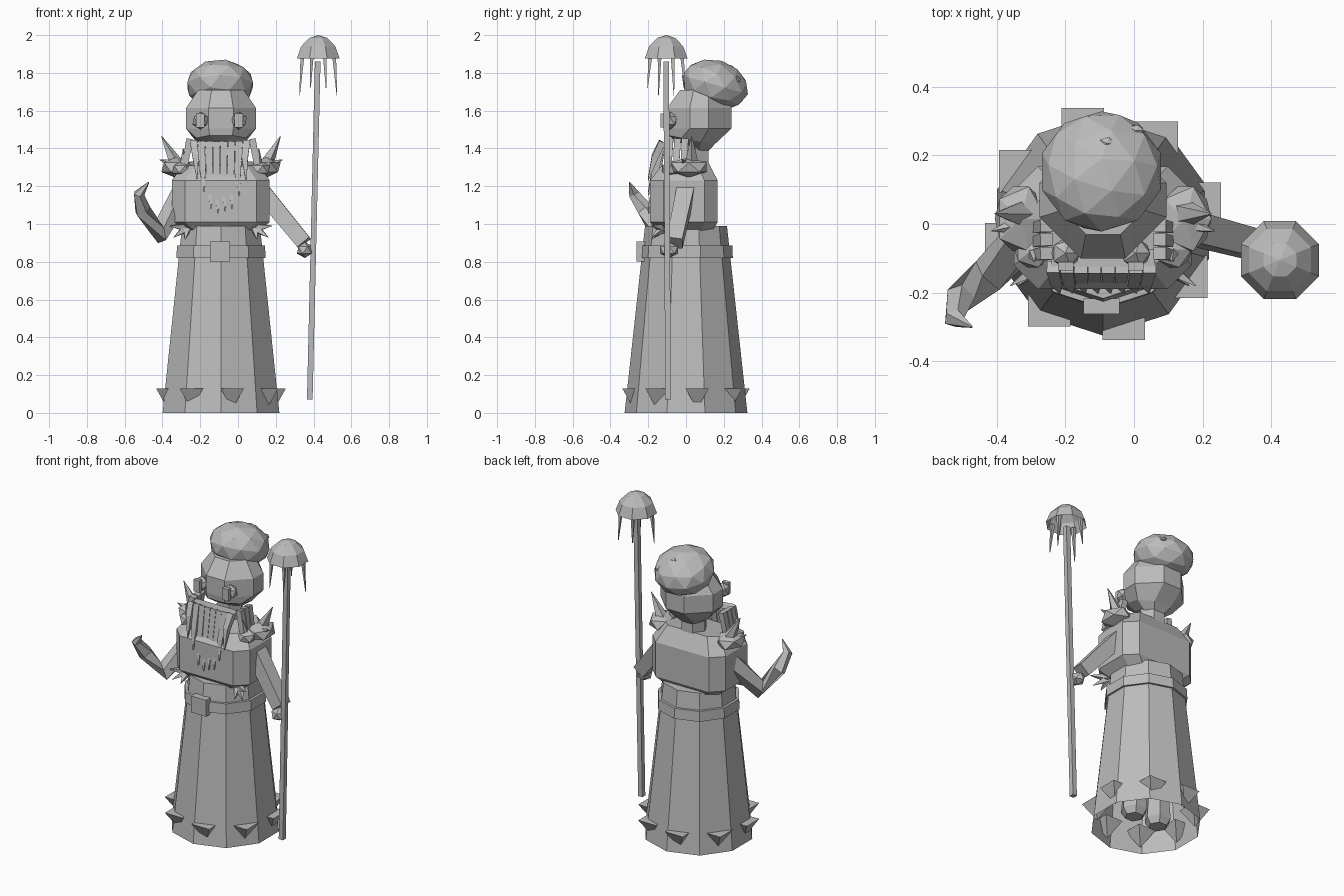
import bpy, bmesh, math
from mathutils import Vector, Matrix

if "Cube" in bpy.data.objects:
    bpy.data.objects.remove(bpy.data.objects["Cube"])

grey = bpy.data.materials.new("plain_grey")
grey.diffuse_color = (0.5, 0.5, 0.5, 1)
grey.use_nodes = True
grey.node_tree.nodes["Principled BSDF"].inputs["Base Color"].default_value = grey.diffuse_color
CX = -0.09  # body centre line


def finish(name, bm):
    bmesh.ops.recalc_face_normals(bm, faces=bm.faces)
    me = bpy.data.meshes.new(name)
    bm.to_mesh(me)
    bm.free()
    me.materials.append(grey)
    ob = bpy.data.objects.new(name, me)
    bpy.context.collection.objects.link(ob)
    return ob


def loft(name, rings, cap_start=True, cap_end=True):
    bm = bmesh.new()
    vs = [[bm.verts.new(p) for p in r] for r in rings]
    n = len(vs[0])
    for a, b in zip(vs, vs[1:]):
        for i in range(n):
            j = (i + 1) % n
            bm.faces.new((a[i], a[j], b[j], b[i]))
    if cap_start:
        bm.faces.new(vs[0][::-1])
    if cap_end:
        bm.faces.new(vs[-1])
    return finish(name, bm)


def ring(x, y, z, r, n, phase=0.0):
    return [Vector((x + r * math.cos(phase + math.tau * i / n),
                    y + r * math.sin(phase + math.tau * i / n), z)) for i in range(n)]


def chamfer_ring(x0, x1, y0, y1, z, c, tilt=0.0):
    # rectangle with cut corners; tilt raises the front edge and lowers the back
    pts = [(x0 + c, y0), (x1 - c, y0), (x1, y0 + c), (x1, y1 - c),
           (x1 - c, y1), (x0 + c, y1), (x0, y1 - c), (x0, y0 + c)]
    ym = (y0 + y1) / 2
    return [Vector((x, y, z - tilt * (y - ym))) for x, y in pts]


def tube(name, path, radii, n=4):
    path = [Vector(p) for p in path]
    rings = []
    for i, p in enumerate(path):
        d = (path[min(i + 1, len(path) - 1)] - path[max(i - 1, 0)]).normalized()
        u = d.cross(Vector((0, 1, 0.02))).normalized()
        v = d.cross(u)
        rings.append([p + radii[i] * (u * math.cos(a) + v * math.sin(a))
                      for a in (math.pi / n + math.tau * k / n for k in range(n))])
    return loft(name, rings)


def ball(name, c, size, sub=1, tilt=0.0):
    bm = bmesh.new()
    m = Matrix.Translation(c) @ Matrix.Rotation(tilt, 4, 'X') @ Matrix.Diagonal((*size, 1))
    bmesh.ops.create_icosphere(bm, subdivisions=sub, radius=1, matrix=m)
    return finish(name, bm)


def box(name, c, size):
    bm = bmesh.new()
    bmesh.ops.create_cube(bm, size=1, matrix=Matrix.Translation(c) @ Matrix.Diagonal((*size, 1)))
    return finish(name, bm)


# robe skirt, open underneath
ph = math.pi / 2
loft("skirt", [ring(CX, 0, 0, 0.325, 10, ph), ring(CX, 0, 0.85, 0.232, 10, ph),
               ring(CX, 0, 0.99, 0.217, 10, ph)], cap_start=False)

# belt and buckle
loft("belt", [ring(CX, 0, 0.82, 0.248, 10, ph), ring(CX, 0, 0.885, 0.245, 10, ph)])
box("buckle", (-0.095, -0.24, 0.855), (0.105, 0.045, 0.105))

# hem spikes pointing down
for k in range(8):
    a = math.radians(12 + 45 * k)
    x, y = CX + 0.288 * math.cos(a), 0.282 * math.sin(a)
    h = 0.062 * math.sqrt(2)
    loft("hem_spike", [ring(x, y, 0.02, 0.001, 4, math.pi / 4), ring(x, y, 0.13, h, 4, math.pi / 4)])

# legs hidden under the robe
for s in (-1, 1):
    x = CX + s * 0.09
    loft("leg", [ring(x, 0, 0.03, 0.055, 6), ring(x, 0, 0.07, 0.08, 6), ring(x, 0, 0.2, 0.07, 6),
                 ring(x, 0, 0.6, 0.07, 6)])

# torso
loft("torso", [chamfer_ring(-0.29, 0.11, -0.15, 0.14, 0.965, 0.06),
               chamfer_ring(-0.35, 0.168, -0.19, 0.168, 1.01, 0.07),
               chamfer_ring(-0.35, 0.168, -0.19, 0.168, 1.23, 0.07),
               chamfer_ring(-0.29, 0.11, -0.13, 0.115, 1.32, 0.06, -0.1)])

# neck and head
loft("neck", [ring(CX, 0.05, 1.27, 0.08, 6), ring(CX, 0.05, 1.48, 0.08, 6)])
loft("head", [chamfer_ring(-0.16, -0.02, -0.06, 0.11, 1.41, 0.04, 0.4),
              chamfer_ring(-0.22, 0.04, -0.095, 0.15, 1.445, 0.07, 0.2),
              chamfer_ring(-0.275, 0.095, -0.1, 0.24, 1.505, 0.12),
              chamfer_ring(-0.275, 0.095, -0.1, 0.24, 1.615, 0.12),
              chamfer_ring(-0.21, 0.03, -0.03, 0.19, 1.71, 0.07)])

# swollen skull with small bumps
ball("skull_bulb", (-0.095, 0.153, 1.737), (0.182, 0.182, 0.132), 2, math.radians(-16))
for p in ((0.005, 0.272, 1.765), (-0.08, 0.235, 1.825)):
    ball("skull_bump", p, (0.026, 0.02, 0.018))

# eyes with pupils
for s in (-1, 1):
    x = CX - 0.007 + s * 0.102
    ball("eye", (x, -0.085, 1.547), (0.047, 0.045, 0.047), 1)
    box("pupil", (x, -0.123, 1.548), (0.045, 0.025, 0.075))

# beard of hanging tentacles
tips = (1.24, 1.17, 1.08, 1.055, 1.07, 1.08, 1.15, 1.23)
for i, t in enumerate(tips):
    x = -0.235 + i * 0.04
    xt = CX + (x - CX) * 0.93
    tube("beard_tentacle", [(x, -0.125, 1.435), (xt, -0.165, t + 0.12), (xt + 0.008, -0.2, t)],
         [0.027, 0.024, 0.003])
box("upper_lip", (CX, -0.1, 1.425), (0.30, 0.05, 0.02))
for s in (-1, 1):
    for y in (-0.085, -0.045, -0.005):
        x = CX + s * 0.165
        tube("side_tentacle", [(x, y, 1.45), (x + s * 0.04, y - 0.01, 1.24)], [0.026, 0.02])

# shoulder pads with spikes
for s in (-1, 1):
    x = CX + s * 0.24
    ball("shoulder_pad", (x, 0.015, 1.3), (0.085, 0.11, 0.055))
    ball("shoulder_knob", (CX + s * 0.205, -0.075, 1.29), (0.06, 0.06, 0.045))
    tube("shoulder_spike", [(x, 0.03, 1.32), (CX + s * 0.315, 0.03, 1.465)], [0.04, 0.002], 5)
    tube("small_spike", [(x, 0.0, 1.31), (CX + s * 0.325, -0.02, 1.34)], [0.03, 0.002], 5)
    tube("front_spike", [(CX + s * 0.2, -0.08, 1.3), (CX + s * 0.2, -0.11, 1.40)], [0.025, 0.002], 5)
    # waist thorns
    for dx, dz in ((0.25, -0.05), (0.27, 0.01), (0.19, -0.06)):
        tube("waist_thorn", [(CX + s * 0.18, -0.12, 0.98), (CX + s * dx, -0.18, 0.98 + dz)],
             [0.03, 0.002], 4)

# arm holding the staff
tube("staff_arm", [(0.12, 0.0, 1.18), (0.35, -0.06, 0.9)], [0.065, 0.058])
ball("staff_hand", (0.355, -0.09, 0.862), (0.048, 0.055, 0.042))

# tentacle arm curling upward
tube("tentacle_arm", [(-0.29, -0.01, 1.16), (-0.42, -0.15, 0.95), (-0.505, -0.215, 1.07),
                      (-0.525, -0.275, 1.16), (-0.472, -0.3, 1.222)],
     [0.065, 0.058, 0.045, 0.03, 0.003], 5)

# staff with a hollow jellyfish cap
SX, SY = 0.425, -0.105
tube("staff", [(0.38, -0.095, 0.07), (0.422, SY, 1.86)], [0.021, 0.021])
o = math.pi / 8
loft("staff_cap", [ring(SX, SY, 1.875, 0.123, 8, o), ring(SX, SY, 1.94, 0.098, 8, o),
                   ring(SX, SY, 1.985, 0.052, 8, o), ring(SX, SY, 2.0, 0.002, 8, o)],
     cap_start=False)
for k in range(4):
    a = o + k * math.pi / 2
    c, s = math.cos(a), math.sin(a)
    z = 1.68 if k % 2 == 0 else 1.72
    tube("cap_tentacle", [(SX + 0.09 * c, SY + 0.09 * s, 1.9), (SX + 0.107 * c, SY + 0.107 * s, z)],
         [0.015, 0.002])
